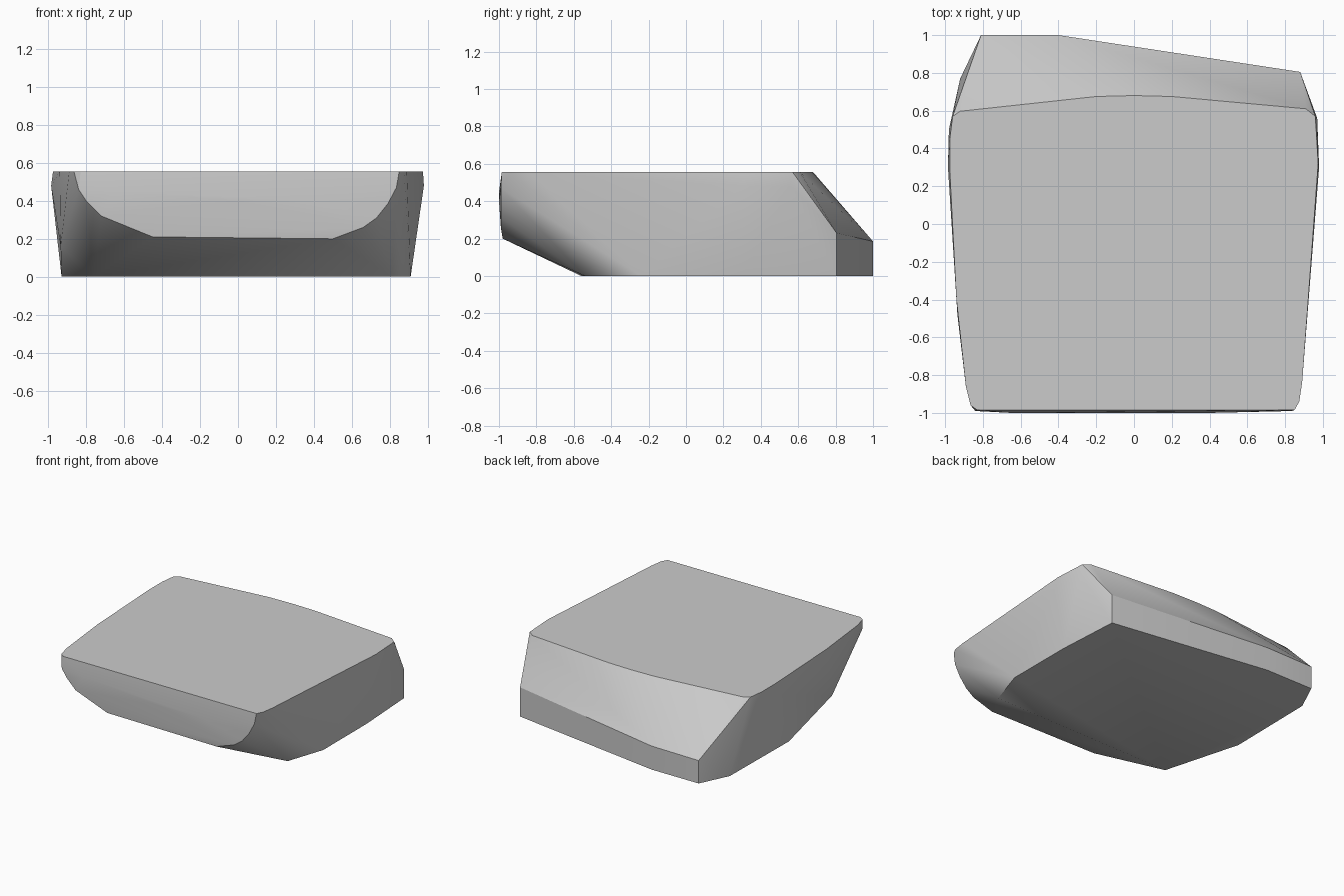
import bpy, bmesh, math

cube = bpy.data.objects.get("Cube")
if cube:
    bpy.data.objects.remove(cube, do_unlink=True)

TOP = 0.555


def ring(points, z):
    return [(x, y, z) for x, y in points]


# Flat top outline: rounded front corners and a slightly bowed back edge
top = ring([(-.83, -.985), (-.865, -.96), (-.89, -.86), (-.94, -.4), (-.975, .28),
            (-.975, .45), (-.96, .57), (-.92, .597), (-.2, .675), (0, .68), (.2, .675),
            (.91, .61), (.96, .57), (.975, .32), (.89, -.84), (.875, -.94),
            (.85, -.985)], TOP)

# Widest line just below the top
waist = ring([(-.985, .3), (-.98, .5), (.98, .3), (.97, .56)], .48)

# Front plate with its swept lower edge
front = [(x, -.99, z) for x, z in
         [(-.84, .46), (-.8, .4), (-.72, .32), (.66, .26), (.73, .31),
          (.79, .385), (.835, .47)]]
front += [(-.45, -.98, .21), (.5, -.98, .2), (-.65, -1, .45), (0, -1, .4), (.4, -1, .4)]

# Low right cheek and the upright band at the back
cheek = [(-.935, -.48, .16)]
back = [(-.81, 1, .18), (-.4, 1, .185), (.88, .805, .23)]

# Flat underside outline
bottom = ring([(-.76, -.56), (.81, -.54), (.91, -.24), (.91, .3), (.88, .805),
               (-.4, 1), (-.81, 1), (-.92, .77), (-.93, .05)], 0)

# Wrap the outlines in one convex skin
bm = bmesh.new()
for p in top + waist + front + cheek + back + bottom:
    bm.verts.new(p)
hull = bmesh.ops.convex_hull(bm, input=bm.verts)
loose = {v for v in hull["geom_interior"] + hull["geom_unused"]
         if isinstance(v, bmesh.types.BMVert)}
bmesh.ops.delete(bm, geom=list(loose), context="VERTS")
bmesh.ops.dissolve_limit(bm, angle_limit=math.radians(.5),
                         verts=bm.verts, edges=bm.edges)
bmesh.ops.recalc_face_normals(bm, faces=bm.faces)

mesh = bpy.data.meshes.new("stone_block")
bm.to_mesh(mesh)
bm.free()
block = bpy.data.objects.new("stone_block", mesh)
bpy.context.collection.objects.link(block)

# Plain grey material
grey = bpy.data.materials.new("light_grey")
grey.use_nodes = True
colour = (.6, .6, .6, 1)
grey.diffuse_color = colour
grey.node_tree.nodes["Principled BSDF"].inputs["Base Color"].default_value = colour
mesh.materials.append(grey)

# Smooth the gentle curves, keep the ridges sharp
bpy.ops.object.select_all(action="DESELECT")
block.select_set(True)
bpy.context.view_layer.objects.active = block
bpy.ops.object.shade_smooth_by_angle(angle=math.radians(30))
